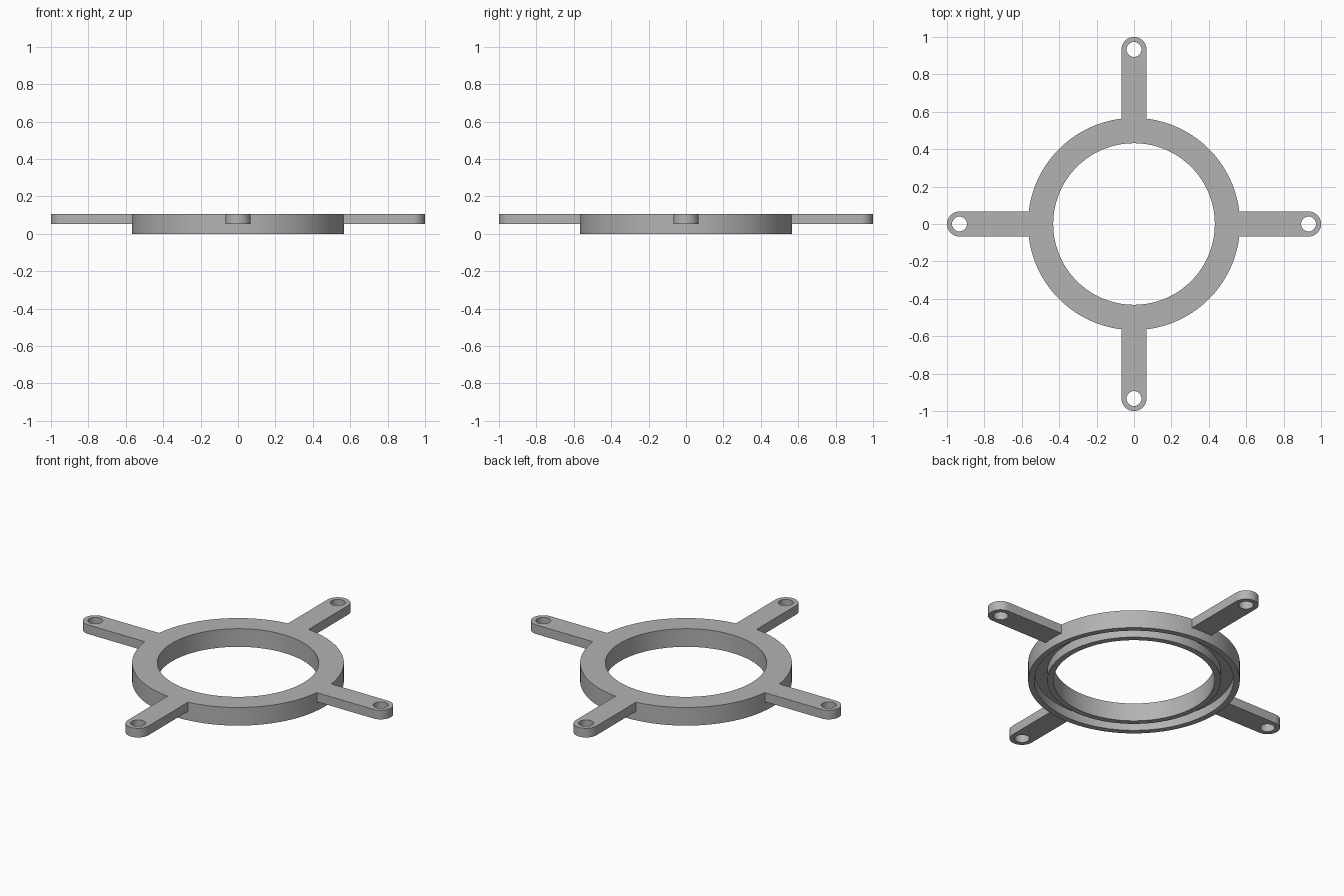
import bpy, bmesh, math
from mathutils import Matrix, Vector

cube = bpy.data.objects.get("Cube")
if cube:
    bpy.data.objects.remove(cube, do_unlink=True)

TOP, MID = 0.107, 0.053            # top face, arm underside and groove floor
R_OUT, R_IN, WALL = 0.567, 0.432, 0.033
HALF, HOLE, TIP = 0.067, 0.04, 0.933
SEGS = 128

grey = bpy.data.materials.new("plain grey")
grey.use_nodes = True
colour = (0.45, 0.45, 0.45, 1)
grey.diffuse_color = colour
grey.node_tree.nodes["Principled BSDF"].inputs["Base Color"].default_value = colour


def make_object(name, bm):
    bmesh.ops.recalc_face_normals(bm, faces=bm.faces)
    mesh = bpy.data.meshes.new(name)
    bm.to_mesh(mesh)
    bm.free()
    mesh.materials.append(grey)
    obj = bpy.data.objects.new(name, mesh)
    bpy.context.collection.objects.link(obj)
    return obj


def arc(cx, radius, start, sweep, steps):
    return [Vector((cx + radius * math.cos(start + sweep * i / steps),
                    radius * math.sin(start + sweep * i / steps), MID))
            for i in range(steps + 1)]


def add_loop(bm, points):
    verts = [bm.verts.new(p) for p in points]
    return [bm.edges.new((v, verts[i - 1])) for i, v in enumerate(verts)]


# Ring: turned section with a groove open at the bottom
def build_ring():
    profile = [(R_IN, 0), (R_IN, TOP), (R_OUT, TOP), (R_OUT, 0),
               (R_OUT - WALL, 0), (R_OUT - WALL, MID),
               (R_IN + WALL, MID), (R_IN + WALL, 0)]
    bm = bmesh.new()
    edges = add_loop(bm, [Vector((r, 0, z)) for r, z in profile])
    bmesh.ops.spin(bm, geom=bm.verts[:] + edges, cent=(0, 0, 0), axis=(0, 0, 1),
                   angle=math.tau, steps=SEGS, use_merge=True)
    bmesh.ops.remove_doubles(bm, verts=bm.verts, dist=0.0001)
    return make_object("mounting_ring", bm)


# Arm: round-ended strip with a screw hole, rooted inside the ring wall
def build_arm(name, angle):
    root = R_OUT - WALL / 2
    outline = [Vector((root, -HALF, MID))]
    outline += arc(TIP, HALF, -math.pi / 2, math.pi, 24)
    outline.append(Vector((root, HALF, MID)))
    bm = bmesh.new()
    edges = add_loop(bm, outline)
    edges += add_loop(bm, arc(TIP, HOLE, 0, math.tau, 32)[:-1])
    bmesh.ops.triangle_fill(bm, edges=edges, use_beauty=True)
    new = bmesh.ops.extrude_face_region(bm, geom=bm.faces[:])["geom"]
    bmesh.ops.translate(bm, vec=(0, 0, TOP - MID),
                        verts=[v for v in new if isinstance(v, bmesh.types.BMVert)])
    bm.transform(Matrix.Rotation(angle, 4, "Z"))
    return make_object(name, bm)


ring = build_ring()
arms = [build_arm(name, i * math.pi / 2) for i, name in
        enumerate(["left_arm", "back_arm", "right_arm", "front_arm"])]

# Fuse the arms into the ring
for arm in arms:
    union = ring.modifiers.new("join_" + arm.name, "BOOLEAN")
    union.operation = "UNION"
    union.solver = "EXACT"
    union.object = arm
bpy.context.view_layer.update()
fused = bpy.data.meshes.new_from_object(
    ring.evaluated_get(bpy.context.evaluated_depsgraph_get()))
ring.modifiers.clear()
ring.data = fused
fused.materials.clear()
fused.materials.append(grey)
for arm in arms:
    bpy.data.objects.remove(arm, do_unlink=True)

# Smooth round walls, crisp edges
bpy.ops.object.select_all(action="DESELECT")
ring.select_set(True)
bpy.context.view_layer.objects.active = ring
bpy.ops.object.shade_smooth_by_angle(angle=math.radians(30))
